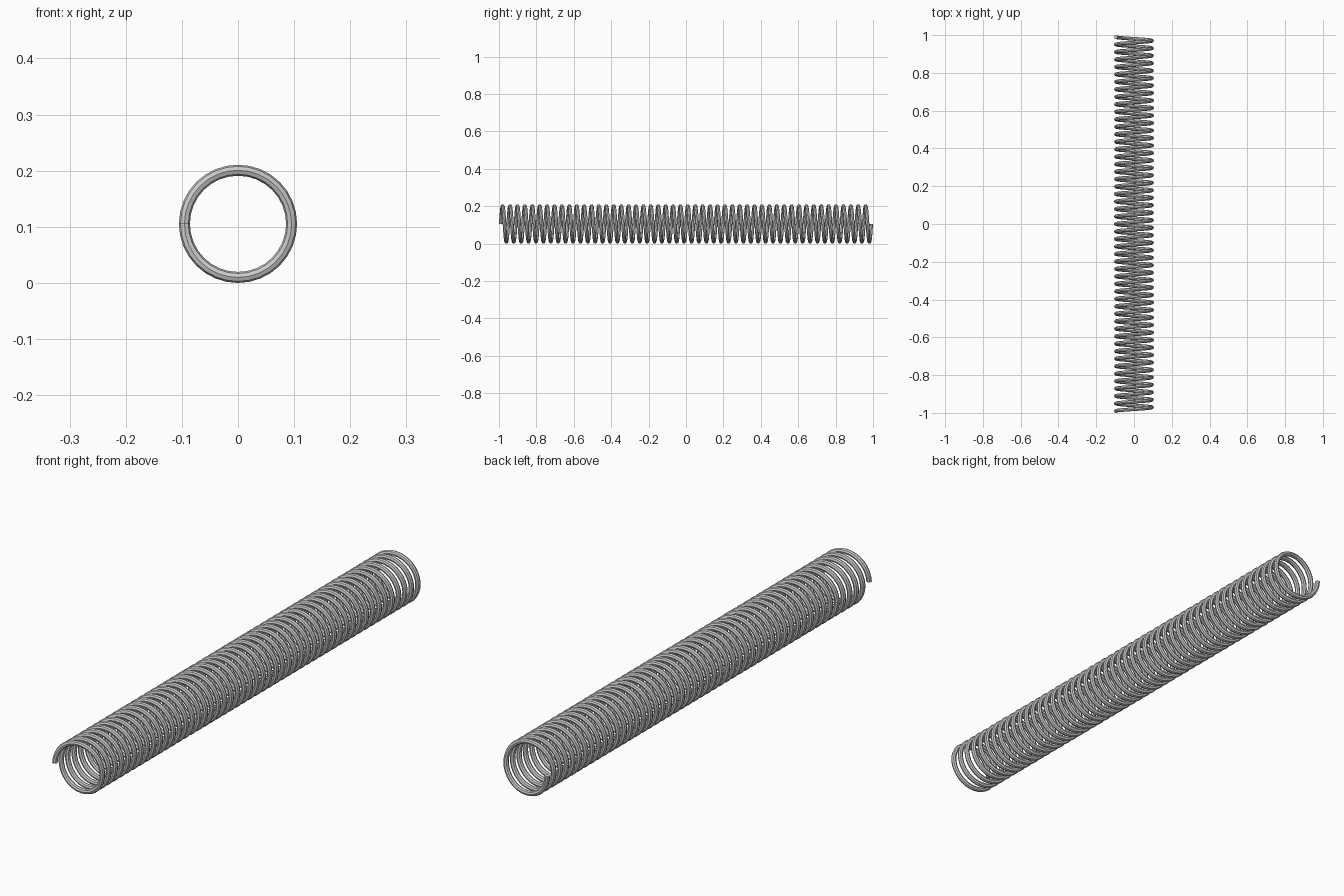
import bpy, bmesh, math

if "Cube" in bpy.data.objects:
    bpy.data.objects.remove(bpy.data.objects["Cube"])

TURNS = 50        # full coils
STEPS = 32        # segments per coil
SIDES = 8         # wire cross-section
R = 0.0955        # coil radius
r = 0.0098        # wire radius
HALF = 1.0 - r    # half length of the wire path
ZC = R + r

# Coil spring: a round wire section swept along a helix around the y axis
bm = bmesh.new()
n = TURNS * STEPS
rings = []
for i in range(n + 1):
    a = math.pi - 2 * math.pi * i / STEPS
    y = -HALF + 2 * HALF * i / n
    ring = []
    for j in range(SIDES):
        b = 2 * math.pi * j / SIDES
        rad = R + r * math.cos(b)
        ring.append(bm.verts.new((rad * math.cos(a), y + r * math.sin(b),
                                  ZC + rad * math.sin(a))))
    rings.append(ring)
for p, q in zip(rings, rings[1:]):
    for j in range(SIDES):
        k = (j + 1) % SIDES
        bm.faces.new((p[j], p[k], q[k], q[j]))

# Flat wire ends
bm.faces.new(rings[0])
bm.faces.new(rings[-1])
bmesh.ops.recalc_face_normals(bm, faces=bm.faces)

mesh = bpy.data.meshes.new("coil_spring")
bm.to_mesh(mesh)
bm.free()
spring = bpy.data.objects.new("coil_spring", mesh)
bpy.context.collection.objects.link(spring)
